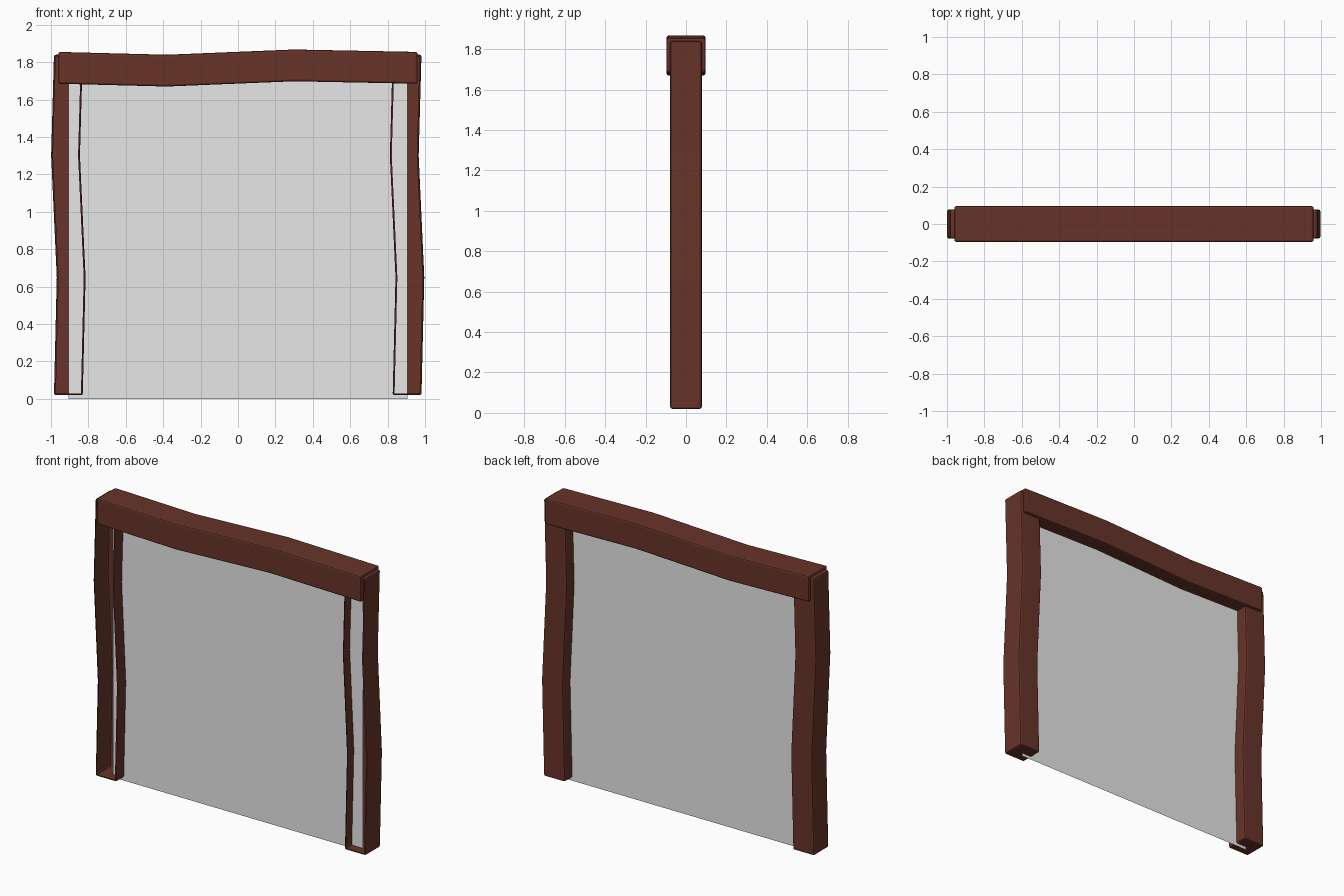
import bpy, bmesh
from mathutils import Vector

cube = bpy.data.objects.get("Cube")
if cube:
    bpy.data.objects.remove(cube, do_unlink=True)


def material(name, rgb):
    m = bpy.data.materials.new(name)
    m.use_nodes = True
    m.diffuse_color = (*rgb, 1)
    m.node_tree.nodes["Principled BSDF"].inputs["Base Color"].default_value = (*rgb, 1)
    return m


wood = material("dark red wood", (0.135, 0.034, 0.022))
grey = material("pale grey", (0.8, 0.8, 0.8))


def finish(bm, name, mat):
    mesh = bpy.data.meshes.new(name)
    bm.to_mesh(mesh)
    bm.free()
    mesh.materials.append(mat)
    obj = bpy.data.objects.new(name, mesh)
    bpy.context.collection.objects.link(obj)
    return obj


def timber(name, path, side, half_depth, open_front=False):
    """Crooked, bevelled beam: a rectangular section carried along path."""
    bm = bmesh.new()
    depth = Vector((0, half_depth, 0))
    rings = []
    for p in path:
        p = Vector(p)
        corners = (p - side - depth, p + side - depth, p + side + depth, p - side + depth)
        rings.append([bm.verts.new(c) for c in corners])
    for a, b in zip(rings, rings[1:]):
        for i in range(4):
            j = (i + 1) % 4
            bm.faces.new((a[i], a[j], b[j], b[i]))
    bm.faces.new(rings[0])
    bm.faces.new(rings[-1])
    bmesh.ops.recalc_face_normals(bm, faces=bm.faces)
    sharp = [e for e in bm.edges if e.calc_face_angle() > 0.6]
    bmesh.ops.bevel(bm, geom=sharp, offset=0.01, segments=2, profile=0.5,
                    affect='EDGES')
    if open_front:
        bm.normal_update()
        front = [f for f in bm.faces if f.normal.y < -0.99]
        bmesh.ops.delete(bm, geom=front, context='FACES')
    return finish(bm, name, wood)


# Crooked posts, hollow towards the front
for name, x in (("right_post", -0.907), ("left_post", 0.904)):
    path = [(x, 0, 0.02), (x + 0.015, 0, 0.65), (x - 0.015, 0, 1.3), (x, 0, 1.84)]
    timber(name, path, Vector((0.077, 0, 0)), 0.078, open_front=True)

# Wavy lintel across the top
timber("lintel", [(-0.96, 0, 1.77), (-0.38, 0, 1.755), (0.3, 0, 1.783), (0.96, 0, 1.77)],
       Vector((0, 0, 0.085)), 0.096)

# Thin panel filling the opening
bm = bmesh.new()
bm.faces.new([bm.verts.new(c) for c in
              ((-0.907, 0, 0), (0.907, 0, 0), (0.907, 0, 1.78), (-0.907, 0, 1.78))])
finish(bm, "panel", grey)
